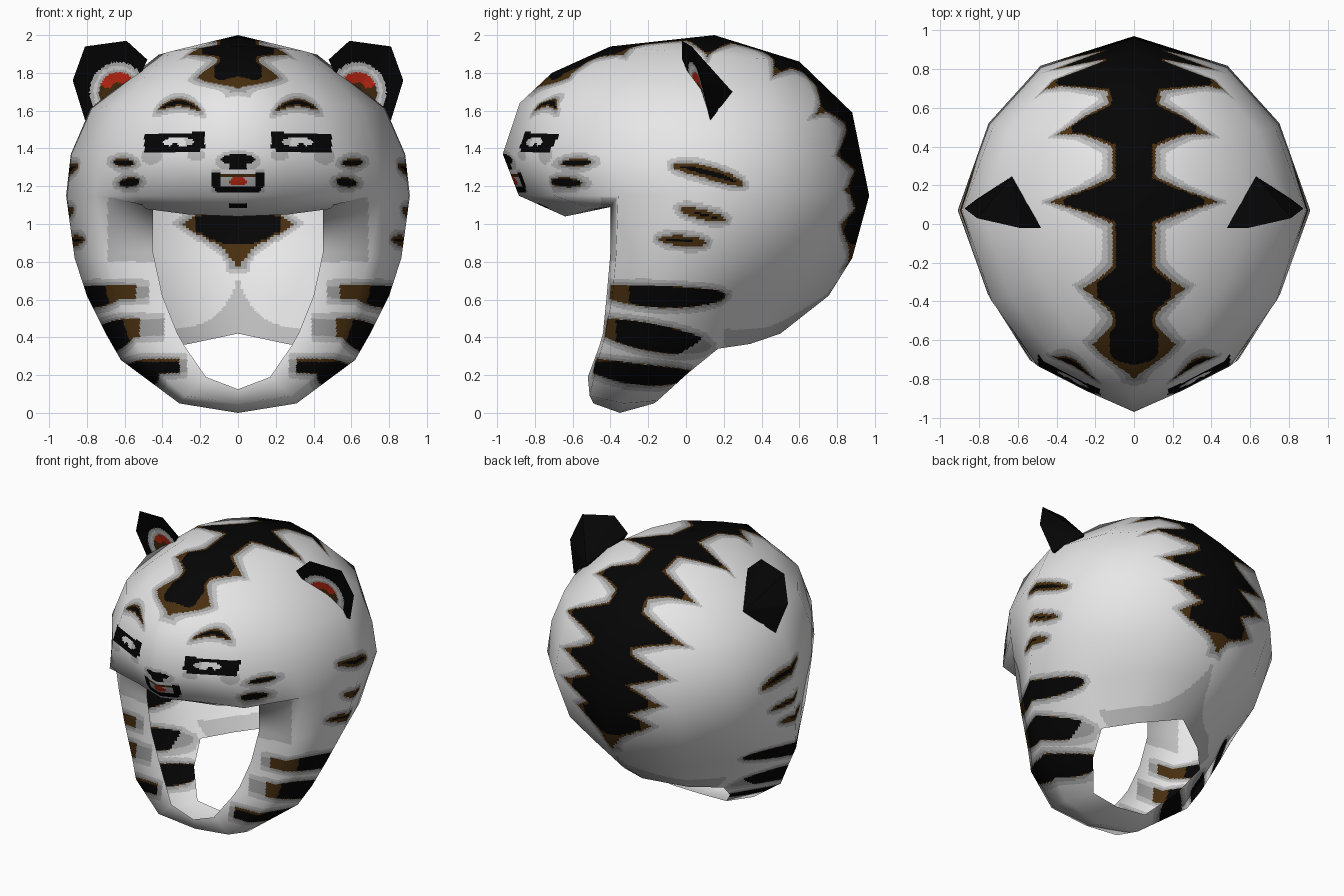
import bpy, bmesh, math
from mathutils import Vector

if "Cube" in bpy.data.objects:
    bpy.data.objects.remove(bpy.data.objects["Cube"])

# Flat colours
PALETTE = [("white fur", (0.80, 0.80, 0.80)), ("light grey", (0.53, 0.53, 0.53)),
           ("mid grey", (0.34, 0.34, 0.34)), ("brown", (0.065, 0.028, 0.005)),
           ("black", (0.0015, 0.0015, 0.0015)), ("red", (0.60, 0.025, 0.008))]
MATS = []
for name, rgb in PALETTE:
    m = bpy.data.materials.new(name)
    m.diffuse_color = (*rgb, 1)
    m.use_nodes = True
    m.node_tree.nodes["Principled BSDF"].inputs["Base Color"].default_value = m.diffuse_color
    MATS.append(m)
WHITE, LIGHT, MID, BROWN, BLACK, RED = range(6)

# Half outline of a level: share of width, share of depth (front +, back -)
OUTLINE = [(0, 1), (.28, .895), (.555, .775), (.83, .45), (1, 0),
           (.825, -.5), (.53, -.83), (0, -1)]


def ring(zf, zb, yf, yb, w, ym=0.07):
    """Half cross-section from front centre round to back centre, tilted from zf to zb."""
    pts = []
    for u, v in OUTLINE:
        y = ym - v * ((ym - yf) if v > 0 else (yb - ym))
        pts.append((w * u, y, zf + (zb - zf) * (y - yf) / (yb - yf)))
    return pts


def grid(rows):
    """Quads between neighbouring rows of points."""
    return [(a[i], a[i + 1], b[i + 1], b[i])
            for a, b in zip(rows, rows[1:]) for i in range(len(a) - 1)]


def build(name, faces, cuts, paint, smooth):
    """Mirror the half faces, cut them finely, then colour them by rule."""
    bm = bmesh.new()
    for s in (1, -1):
        for f in faces:
            pts = list(dict.fromkeys((round(s * x, 5) + 0.0, y, z) for x, y, z in f))
            bm.faces.new([bm.verts.new(p) for p in pts])
    bmesh.ops.remove_doubles(bm, verts=bm.verts[:], dist=0.0005)
    bmesh.ops.recalc_face_normals(bm, faces=bm.faces[:])
    mid = Vector((0, 0, 1.1))
    if smooth and sum(f.normal.dot(f.calc_center_median() - mid) for f in bm.faces) < 0:
        bmesh.ops.reverse_faces(bm, faces=bm.faces[:])
    bm.normal_update()
    keep = bm.verts.layers.float_vector.new("soft")
    for v in bm.verts:
        v[keep] = v.normal
    bmesh.ops.subdivide_edges(bm, edges=bm.edges[:], cuts=cuts, use_grid_fill=True)
    bm.normal_update()
    for f in bm.faces:
        c = f.calc_center_median()
        f.material_index = paint(abs(c.x), c.y, c.z, f.normal)
        f.smooth = smooth
    soft = [Vector(v[keep]) if Vector(v[keep]).length > 0.1 else v.normal.copy() for v in bm.verts]
    bm.verts.layers.float_vector.remove(keep)
    me = bpy.data.meshes.new(name)
    bm.to_mesh(me)
    bm.free()
    for m in MATS:
        me.materials.append(m)
    if smooth:
        me.normals_split_custom_set_from_vertices([n.normalized() for n in soft])
    ob = bpy.data.objects.new(name, me)
    bpy.context.collection.objects.link(ob)


# ---- painted markings ----
def streak(u, v, a, b, hw, sag=0.0):
    """Positive inside a tapered streak from a to b, negative outside."""
    dx, dy = b[0] - a[0], b[1] - a[1]
    n = math.hypot(dx, dy)
    t = ((u - a[0]) * dx + (v - a[1]) * dy) / (n * n)
    d = abs(((v - a[1]) * dx - (u - a[0]) * dy) / n - sag * 4 * t * (1 - t))
    if 0 < t < 1:
        return hw * math.sqrt(4 * t * (1 - t)) - d
    return -math.hypot(d, max(-t, t - 1) * n)


def shade(s, core):
    return (BLACK if s > core else BROWN if s > -0.003 else
            MID if s > -0.016 else LIGHT if s > -0.035 else WHITE)


def oval(u, v, cu, cv, ru, rv):
    return ((u - cu) / ru) ** 2 + ((v - cv) / rv) ** 2 < 1


# Back stripe spikes: angle over the head, half-width at the tip
SPIKES = [(137, .20), (117, .25), (85, .42), (57, .38), (34, .46),
          (16, .41), (2, .37), (-11, .28)]


def stripe(x, phi, grow):
    """0 outside the stripe, 1 in its body, 2 in a spike tip."""
    if not -24 - 60 * grow < phi < 145 + 60 * grow:
        return 0
    base = 0.095 + 0.05 * min(1, max(0, (60 - phi) / 30))
    base *= min(1, max(0, (phi + 24) / 12), max(0, (145 - phi) / 6))
    h, tip_start = base, 9
    for p, tip in SPIKES:
        k = 1 - abs(phi - p) / ((8 if phi > 25 else 7) + 40 * grow)
        if k > 0:
            h = max(h, base + (tip - base) * k ** 1.15)
            tip_start = base + .03 if p > 130 else tip - .06
    if x >= h + grow:
        return 0
    return 2 if x > tip_start or phi > 141 or phi < -17 else 1


def face_paint(x, z):
    if x < 0.14 and 1.165 < z < 1.29:                          # mouth
        if oval(x, z, 0, 1.225, .045, .022):
            return RED
        if x < .092 and z > 1.2:
            return BROWN if 1.25 < z < 1.262 else WHITE if z > 1.262 else LIGHT
        return BLACK if z < 1.275 and x + (1.2 - z) < .14 else LIGHT
    if oval(x, z, 0, 1.342, .09, .027) or (x < .045 and 1.29 < z < 1.34):
        return BLACK                                           # nose
    if oval(x, z, 0, 1.33, .12, .06):
        return LIGHT
    if x < .05 and 1.085 < z < 1.11:                           # chin mark
        return BLACK
    if .175 < x < .495 and 1.38 + .02 * (x < .2) < z < 1.475 + .012 * (x < .24):
        if oval(x, z, .335, 1.415, .02, .015):                 # eyes
            return BLACK
        if oval(x, z, .315, 1.435, .08, .026):
            return WHITE if x > .28 else LIGHT
        return BLACK
    if oval(x, z, .46, 1.36, .055, .045) or oval(x, z, .22, 1.365, .05, .03):
        return LIGHT
    brow = streak(x, z, (.20, 1.60), (.42, 1.605), .018, .04)
    whisker = max(streak(x, z, (.55, 1.322), (.66, 1.328), .018),
                  streak(x, z, (.52, 1.225), (.63, 1.215), .022))
    return shade(brow, .007) if brow > whisker else shade(whisker, .002)


def hood_paint(x, y, z, n):
    phi = math.degrees(math.atan2(z - 1.15, y - 0.05))
    if x < 0.6:
        for grow, col in ((0, BLACK), (.016, BROWN), (.042, MID), (.07, LIGHT)):
            part = stripe(x, phi, grow)
            if part:
                return BROWN if part == 2 and col == BLACK else col
    if y < -0.45 and z > 1.04:
        return face_paint(x, z) if y < -0.68 or x > 0.2 else WHITE
    if x > 0.2 and y < 0.45 and z < 1.36:
        cheek = max(streak(y, z, (-.07, 1.31), (.30, 1.21), .030, .012),
                    streak(y, z, (-.03, 1.08), (.21, 1.02), .022),
                    streak(y, z, (-.14, .92), (.11, .90), .024))
        # strap bands: distance, where brown starts, innermost reach, grey end
        bands = ((streak(y, z, (-.47, .65), (.21, .62), .056, -.02), y < -.30, .47, .54),
                 (streak(y, z, (-.50, .47), (.13, .35), .070, -.01), y < -.37 and z > .38, .39, .52),
                 (streak(y, z, (-.56, .27), (.05, .20), .054, -.03), y < -.40 and z > .27, .27, .31))
        s, brown, reach, grey = max(bands)
        if s > -.035 and s > cheek:
            if x < reach:
                return WHITE
            if s > 0:
                return MID if x < grey else BROWN if brown else BLACK
            return shade(s, 0) if x > grey else LIGHT
        c = shade(cheek, .016)
        if c != WHITE:
            return c
    # soft grey on the front cheek flap and round the neck edge
    if y < -0.33 and x < 0.69 and 0.80 < z < 1.14:
        return LIGHT
    if y > 0.2 and z < 0.44 + 0.28 * math.exp(-x / 0.09):
        return LIGHT
    return WHITE


# ---- hood: dome, muzzle underside, cheeks and chin strap ----
apex = [(0, 0.15, 2.0)] * 8
dome = [ring(1.94, 1.86, -.40, .60, .42, .15), ring(1.80, 1.725, -.71, .74, .595, .10),
        ring(1.64, 1.59, -.88, .88, .78), ring(1.37, 1.37, -.97, .925, .885),
        ring(1.15, 1.15, -.885, .97, .91)]
low = dome[-1]
low[2] = (.54, -.70, 1.15)
under = [(0, -.64, 1.04), (.26, -.59, 1.05), (.49, -.50, 1.08)]
rim = [(0, -.40, 1.09), (.24, -.40, 1.09), (.45, -.40, 1.09)]
flap1 = [(.45, -.40, .85), (.70, -.37, .84), (.865, -.02, .82), (.71, .38, .82),
         (.45, .69, .82), (0, .88, .82)]
flap2 = [(.40, -.42, .62), (.64, -.39, .62), (.80, -.12, .62), (.60, .22, .62),
         (.37, .54, .62), (0, .755, .62)]
neck = [(.32, -.44, .42), (.55, -.43, .40), (.70, -.15, .42), (.42, .17, .34),
        (.26, .34, .365), (0, .5, .42)]
strap = [neck[:4],
         [(.28, -.46, .35), (.49, -.47, .27), (.62, -.20, .28), (.36, .01, .21)],
         [(.17, -.52, .19), (.28, -.51, .09), (.31, -.33, .05), (.22, -.15, .065)],
         [(0, -.51, .125), (0, -.49, .05), (0, -.35, .0), (0, -.17, .05)]]
faces = grid([apex] + dome) + grid([low[:3], under, rim])
faces.append((low[2], low[3], rim[2], under[2]))
faces += grid([[rim[2]] + low[3:], flap1, flap2, neck]) + grid(strap)
build("hood", faces, 26, hood_paint, True)

# ---- ears: shallow front dish and pointed back ----
edge = [(.48, -.02, 1.87), (.59, -.02, 1.97), (.81, .03, 1.94),
        (.875, .08, 1.76), (.81, .13, 1.55), (.60, .10, 1.60)]
dish, tip = (.67, .07, 1.76), (.63, .245, 1.70)
ear_faces = []
for p, q in zip(edge, edge[1:] + edge[:1]):
    ear_faces += [(p, q, dish), (q, p, tip)]


def ear_paint(x, y, z, n):
    if n.y > -0.3:
        return BLACK
    r = math.hypot((x - .635) / 1.0, (z - 1.70) / 1.05)
    if r < .10:
        return RED if r > .045 and z > 1.70 + .3 * (x - .62) else BROWN
    return LIGHT if r < .113 else WHITE if r < .13 else LIGHT if r < .15 else BLACK


build("ears", ear_faces, 15, ear_paint, False)
